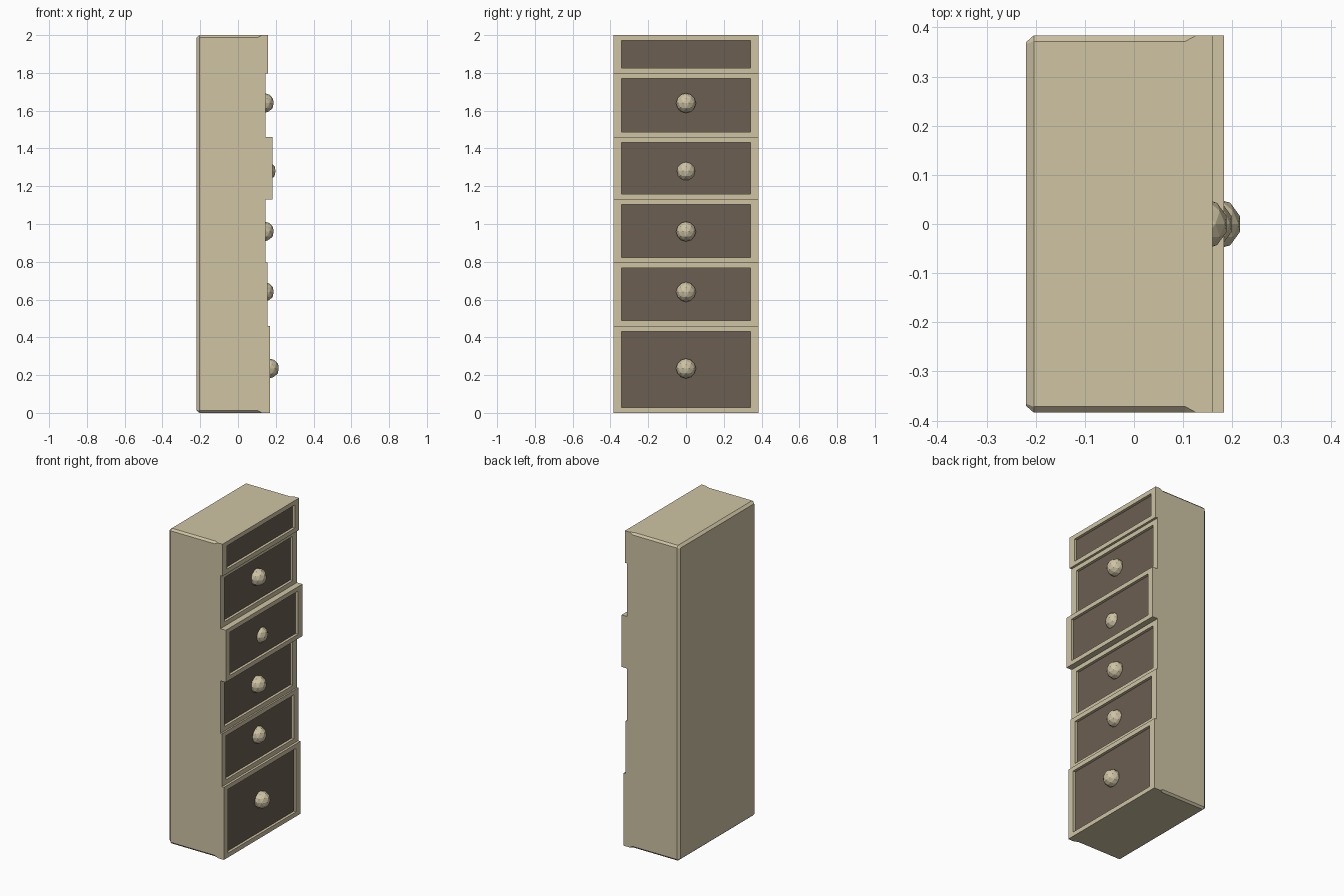
import bpy, bmesh

if "Cube" in bpy.data.objects:
    bpy.data.objects.remove(bpy.data.objects["Cube"])

def material(name, rgb):
    m = bpy.data.materials.new(name)
    m.diffuse_color = (*rgb, 1)
    m.use_nodes = True
    m.node_tree.nodes["Principled BSDF"].inputs["Base Color"].default_value = m.diffuse_color
    return m

tan = material("pale_wood", (0.62, 0.55, 0.37))
dark = material("dark_wood", (0.147, 0.112, 0.084))

def finish(name, bm, mats):
    bmesh.ops.recalc_face_normals(bm, faces=bm.faces)
    me = bpy.data.meshes.new(name)
    bm.to_mesh(me)
    bm.free()
    for m in mats:
        me.materials.append(m)
    ob = bpy.data.objects.new(name, me)
    bpy.context.collection.objects.link(ob)
    return ob

def loft(name, rings, mats, cap_mat=0):
    """Bridge successive closed rings and cap both ends."""
    bm = bmesh.new()
    vs = [[bm.verts.new(p) for p in r] for r in rings]
    n = len(vs[0])
    for a, b in zip(vs, vs[1:]):
        for i in range(n):
            j = (i + 1) % n
            bm.faces.new((a[i], a[j], b[j], b[i]))
    bm.faces.new(vs[0])
    bm.faces.new(vs[-1]).material_index = cap_mat
    return finish(name, bm, mats)

HALF_Y, BACK, JOIN = 0.384, -0.22, 0.125

# Cabinet body: chamfered box whose long chamfers fade out at the drawers
def octagon(x, inset, cut):
    y, z0, z1, c = HALF_Y - inset, inset, 2 - inset, cut
    return [(x, -y, z0 + c), (x, -y + c, z0), (x, y - c, z0), (x, y, z0 + c),
            (x, y, z1 - c), (x, y - c, z1), (x, -y + c, z1), (x, -y, z1 - c)]

loft("cabinet_body", [octagon(BACK, 0.014, 0.004), octagon(BACK + 0.016, 0, 0.012),
                      octagon(JOIN - 0.02, 0, 0.012), octagon(JOIN, 0, 0.001)], [tan])

# Drawers: a rim with a recessed dark panel, each pulled out differently
def rect(x, my, mz, z0, z1):
    y = HALF_Y - my
    return [(x, -y, z0 + mz), (x, y, z0 + mz), (x, y, z1 - mz), (x, -y, z1 - mz)]

# (bottom, top, front x, knob height, knob x)
drawers = [(0.00, 0.46, 0.17, 0.235, 0.165),
           (0.46, 0.795, 0.155, 0.64, 0.138),
           (0.795, 1.13, 0.145, 0.96, 0.138),
           (1.13, 1.46, 0.183, 1.28, 0.148),
           (1.46, 1.797, 0.145, 1.64, 0.138),
           (1.797, 2.00, 0.16, None, None)]

for k, (z0, z1, x, kz, kx) in enumerate(drawers, 1):
    rings = [rect(JOIN, 0, 0, z0, z1), rect(x, 0, 0, z0, z1),
             rect(x, 0.043, 0.028, z0, z1), rect(x - 0.017, 0.043, 0.028, z0, z1)]
    loft(f"drawer_{k}", rings, [tan, dark], cap_mat=1)
    # Faceted round knob
    if kz:
        bm = bmesh.new()
        bmesh.ops.create_icosphere(bm, subdivisions=2, radius=0.053)
        knob = finish(f"knob_{k}", bm, [tan])
        knob.location = (kx, 0, kz)
